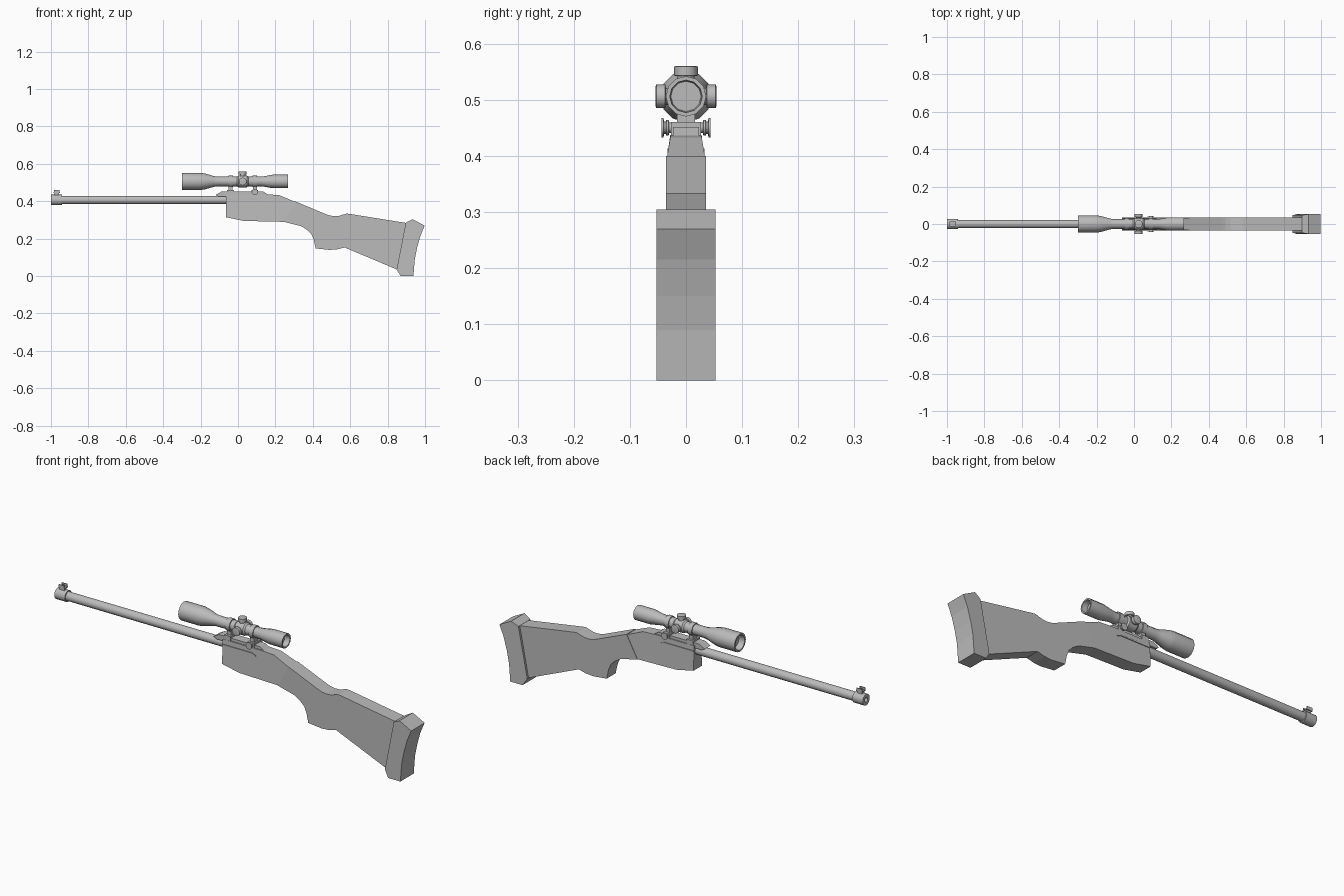
import bpy, bmesh, math
from mathutils import Matrix, Vector

grey = bpy.data.materials.new("grey metal")
grey.diffuse_color = (0.5, 0.5, 0.5, 1)


def finish(bm, name, smooth=None):
    bmesh.ops.recalc_face_normals(bm, faces=bm.faces)
    mesh = bpy.data.meshes.new(name)
    bm.to_mesh(mesh)
    bm.free()
    mesh.materials.append(grey)
    ob = bpy.data.objects.new(name, mesh)
    bpy.context.collection.objects.link(ob)
    if smooth:
        bpy.ops.object.select_all(action='DESELECT')
        ob.select_set(True)
        bpy.context.view_layer.objects.active = ob
        bpy.ops.object.shade_smooth_by_angle(angle=math.radians(smooth))
    return ob


def slab(name, outline, half, center=0.0):
    """Side outline (x, z) extruded across y; half is a width or a rule of (x, z)."""
    bm = bmesh.new()
    width = half if callable(half) else (lambda x, z: half)
    rings = [[bm.verts.new((x, center + s * width(x, z), z)) for x, z in outline]
             for s in (-1, 1)]
    bm.faces.new(rings[0])
    bm.faces.new(rings[1])
    n = len(outline)
    for i in range(n):
        j = (i + 1) % n
        bm.faces.new((rings[0][i], rings[0][j], rings[1][j], rings[1][i]))
    return finish(bm, name)


def lathe(name, profile, origin, axis, sides=12):
    """Profile of (distance along axis, radius) spun around the axis, ends capped."""
    bm = bmesh.new()
    turn = Vector(axis).to_track_quat('Z', 'Y').to_matrix().to_4x4()
    m = Matrix.Translation(origin) @ turn
    rings = []
    for d, r in profile:
        rings.append([bm.verts.new(m @ Vector((r * math.cos(2 * math.pi * k / sides),
                                               r * math.sin(2 * math.pi * k / sides), d)))
                      for k in range(sides)])
    for a, b in zip(rings, rings[1:]):
        for k in range(sides):
            j = (k + 1) % sides
            bm.faces.new((a[k], a[j], b[j], b[k]))
    bm.faces.new(rings[0])
    bm.faces.new(rings[-1])
    return finish(bm, name, 35)


def block(name, x0, x1, y0, y1, z0, z1):
    return slab(name, [(x0, z0), (x1, z0), (x1, z1), (x0, z1)],
                (y1 - y0) / 2, (y0 + y1) / 2)


X = (1, 0, 0)

# Barrel and muzzle collar with a shallow bore
lathe("barrel", [(-0.95, 0.022), (-0.05, 0.022)], (0, 0, 0.407), X, 16)
lathe("muzzle", [(-0.97, 0.012), (-1.0, 0.012), (-1.0, 0.028), (-0.942, 0.028),
                 (-0.942, 0.02)], (0, 0, 0.407), X, 16)

# Front sight: foot, ears and centre blade
block("sight_foot", -0.983, -0.957, -0.009, 0.009, 0.43, 0.446)
block("sight_base", -0.987, -0.953, -0.014, 0.014, 0.444, 0.449)
for s in (-1, 1):
    block("sight_ear", -0.985, -0.955, s * 0.012 - 0.002, s * 0.012 + 0.002, 0.447, 0.460)
block("sight_blade", -0.978, -0.962, -0.002, 0.002, 0.447, 0.457)

# Receiver with top rail and side ledges
slab("receiver", [(-0.065, 0.315), (0.03, 0.295), (0.245, 0.29), (0.305, 0.397),
                  (0.22, 0.433), (0.15, 0.437), (-0.065, 0.437)],
     lambda x, z: 0.028 if z > 0.42 else 0.034)
slab("top_rail", [(-0.12, 0.434), (-0.09, 0.451), (0.136, 0.451), (0.16, 0.436),
                  (0.16, 0.425), (-0.105, 0.425)], 0.023)
for s in (-1, 1):
    slab("side_ledge", [(-0.065, 0.407), (0.10, 0.407), (0.12, 0.400),
                        (0.12, 0.404), (0.10, 0.413), (-0.065, 0.413)], 0.002, s * 0.031)

# Stock with curved wrist, pistol grip and comb
slab("stock", [(0.245, 0.29), (0.305, 0.40), (0.47, 0.331), (0.49, 0.324), (0.515, 0.32),
               (0.54, 0.322), (0.56, 0.328), (0.58, 0.334), (0.60, 0.332), (0.90, 0.284),
               (0.85, 0.035), (0.57, 0.153), (0.53, 0.143), (0.49, 0.14), (0.415, 0.148),
               (0.405, 0.195), (0.392, 0.225), (0.37, 0.247), (0.34, 0.266)], 0.036)

# Flared butt pad with hollow rear face
slab("butt_pad", [(0.848, 0.035), (0.897, 0.285), (0.933, 0.304), (0.998, 0.27),
                  (0.975, 0.215), (0.957, 0.15), (0.945, 0.09), (0.938, 0.0), (0.87, 0.0)],
     lambda x, z: 0.047 if x < 0.9 and z > 0.01 else 0.053)

# Telescopic sight with recessed lenses at both ends
SZ = 0.506
lathe("scope_tube", [(-0.27, 0.034), (-0.30, 0.037), (-0.30, 0.046), (-0.20, 0.046),
                     (-0.175, 0.042), (-0.13, 0.029), (-0.11, 0.026), (0.12, 0.026),
                     (0.14, 0.028), (0.185, 0.036), (0.268, 0.036), (0.268, 0.029),
                     (0.24, 0.027)], (0, 0, SZ), X)

# Adjustment turrets on top and both sides, around a saddle
lathe("turret_saddle", [(-0.005, 0.026), (0.003, 0.032), (0.047, 0.032), (0.055, 0.026)],
      (0, 0, SZ), X)
for axis in ((0, 0, 1), (0, 1, 0), (0, -1, 0)):
    lathe("turret", [(0.02, 0.015), (0.036, 0.015), (0.037, 0.021), (0.053, 0.021),
                     (0.054, 0.018)], (0.025, 0, SZ), axis)

# Scope mounts: ring, flared post and clamp foot
for x in (-0.04, 0.09):
    lathe("mount_ring", [(-0.012, 0.025), (-0.012, 0.031), (0.012, 0.031), (0.012, 0.025)],
          (x, 0, SZ), X)
    block("mount_post", x - 0.011, x + 0.011, -0.016, 0.016, 0.455, 0.485)
    block("mount_foot", x - 0.018, x + 0.018, -0.027, 0.027, 0.436, 0.46)

# Clamp knobs on the rear mount
for s in (-1, 1):
    lathe("clamp_knob", [(0.02, 0.009), (0.030, 0.009), (0.031, 0.014), (0.035, 0.014),
                         (0.036, 0.011), (0.039, 0.011), (0.040, 0.017), (0.044, 0.017)],
          (0.09, 0, 0.45), (0, s, 0))
